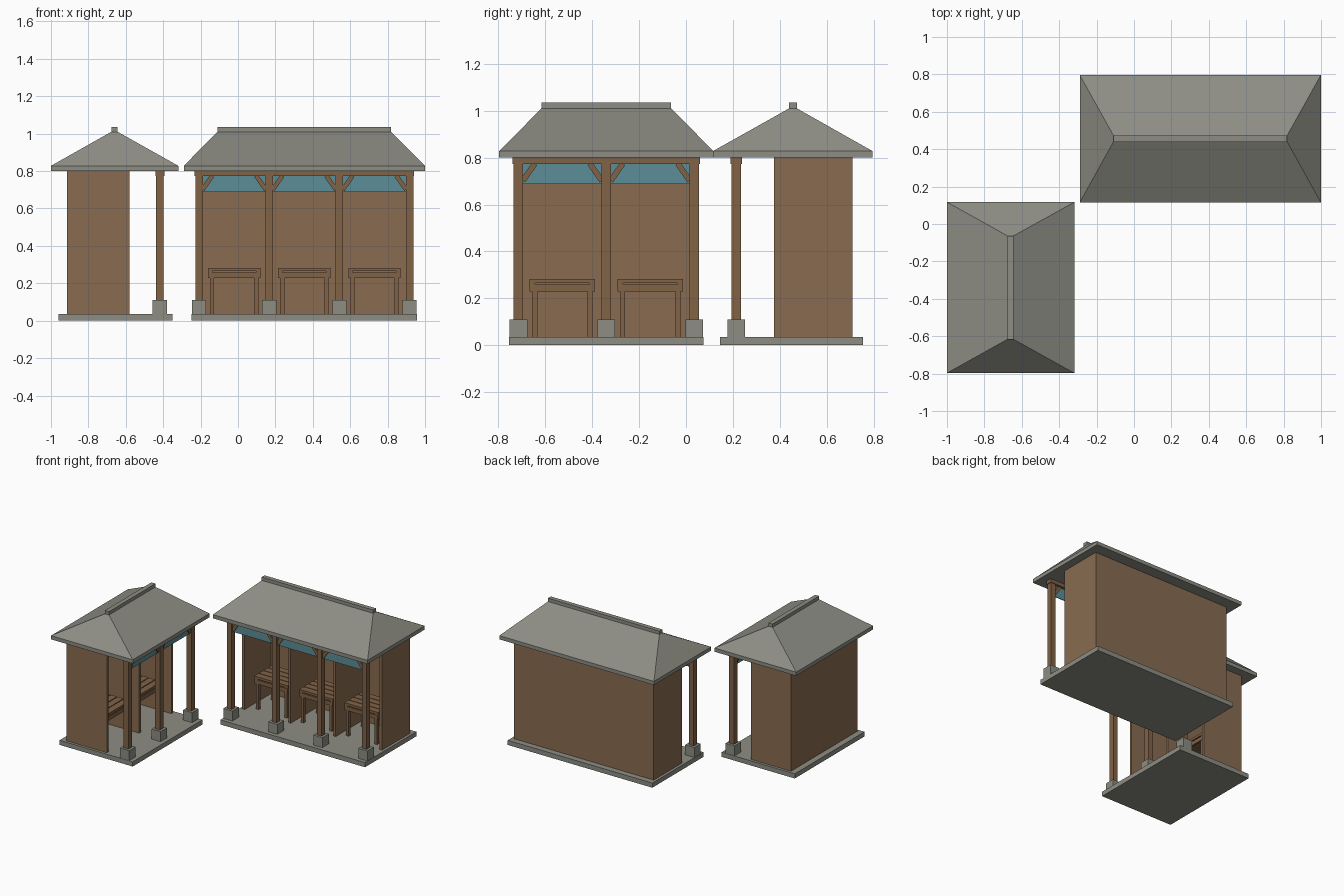
import bpy, math
from mathutils import Matrix, Vector

if "Cube" in bpy.data.objects:
    bpy.data.objects.remove(bpy.data.objects["Cube"])


def mat(name, c):
    m = bpy.data.materials.new(name)
    m.diffuse_color = (*c, 1)
    m.use_nodes = True
    m.node_tree.nodes["Principled BSDF"].inputs["Base Color"].default_value = m.diffuse_color
    return m


STONE = mat("grey stone", (0.27, 0.27, 0.235))
ROOF = mat("grey roof", (0.27, 0.27, 0.235))
WALL = mat("brown wall", (0.25, 0.148, 0.082))
WOOD = mat("brown timber", (0.22, 0.122, 0.062))
CLOTH = mat("blue cloth", (0.105, 0.27, 0.31))

BOX_FACES = [(0, 3, 2, 1), (4, 5, 6, 7), (0, 1, 5, 4),
             (1, 2, 6, 5), (2, 3, 7, 6), (3, 0, 4, 7)]


def frustum(name, lo, hi, m, T, tlo=None, thi=None):
    """Box from lo to hi; tlo/thi optionally give a different top rectangle."""
    tlo, thi = tlo or lo[:2], thi or hi[:2]
    v = [(lo[0], lo[1], lo[2]), (hi[0], lo[1], lo[2]), (hi[0], hi[1], lo[2]), (lo[0], hi[1], lo[2]),
         (tlo[0], tlo[1], hi[2]), (thi[0], tlo[1], hi[2]), (thi[0], thi[1], hi[2]), (tlo[0], thi[1], hi[2])]
    me = bpy.data.meshes.new(name)
    me.from_pydata([T @ Vector(p) for p in v], [], BOX_FACES)
    me.materials.append(m)
    ob = bpy.data.objects.new(name, me)
    bpy.context.collection.objects.link(ob)
    return ob


def box(name, x0, x1, y0, y1, z0, z1, m, T):
    return frustum(name, (x0, y0, z0), (x1, y1, z1), m, T)


def table(c, T):
    # plank top, apron and four legs
    y0, y1, n = -0.03, 0.19, 4
    w = (y1 - y0) / n
    for i in range(n):
        box("table_plank", c - .14, c + .14, y0 + i * w + .003, y0 + (i + 1) * w - .003, .265, .283, WOOD, T)
    for s in (-1, 1):
        box("table_end_rail", c + s * .128 - .012, c + s * .128 + .012, y0 + .005, y1 - .005, .228, .265, WOOD, T)
        for y in (y0 + .02, y1 - .02):
            box("table_leg", c + s * .118 - .011, c + s * .118 + .011, y - .011, y + .011, .035, .23, WOOD, T)
    for y in (y0 + .012, y1 - .012):
        box("table_apron", c - .138, c + .138, y - .008, y + .008, .228, .258, WOOD, T)


def stall(bays, T):
    B = 0.375
    h = bays * B / 2
    py = -0.236
    # base and walls
    box("base_slab", -h - .04, h + .04, -.305, .305, 0, .035, STONE, T)
    box("back_wall", -h - .02, h + .02, .24, .26, .035, .80, WALL, T)
    for i in range(bays + 1):
        x = -h + i * B
        if i == 0:
            a, b = x - .02, x
        elif i == bays:
            a, b = x, x + .02
        else:
            a, b = x - .01, x + .01
        box("side_wall" if i in (0, bays) else "partition", a, b, -.075, .24, .035, .80, WALL, T)
        # posts on stone footings
        box("post", x - .02, x + .02, py - .02, py + .02, .11, .775, WOOD, T)
        box("post_footing", x - .038, x + .038, py - .038, py + .038, .035, .11, STONE, T)
    box("front_beam", -h - .025, h + .025, py - .024, py + .024, .773, .80, WOOD, T)
    for i in range(bays):
        c = -h + (i + .5) * B
        table(c, T)
        # cloth valance and diagonal braces
        box("valance", c - .1675, c + .1675, py - .003, py + .003, .688, .775, CLOTH, T)
        for s in (-1, 1):
            R = T @ Matrix.Translation((c + s * .143, py, .738)) @ Matrix.Rotation(s * math.radians(55), 4, 'Y')
            box("brace", -.045, .045, -.012, .012, -.012, .012, WOOD, R)
    # hipped roof with ridge
    rx, ry0, ry1, mid = h + .082, -.335, .346, .0065
    k = rx - .18
    box("eaves_slab", -rx, rx, ry0, ry1, .80, .828, ROOF, T)
    frustum("hip_roof", (-rx, ry0, .828), (rx, ry1, 1.01), ROOF, T, (-k, mid - .017), (k, mid + .017))
    box("ridge_cap", -k, k, mid - .017, mid + .017, 1.005, 1.035, ROOF, T)


# long stall facing the front, short stall facing the right
stall(3, Matrix.Translation((0.3545, 0.45, 0)))
stall(2, Matrix.Translation((-0.654, -0.34, 0)) @ Matrix.Rotation(math.pi / 2, 4, 'Z'))
